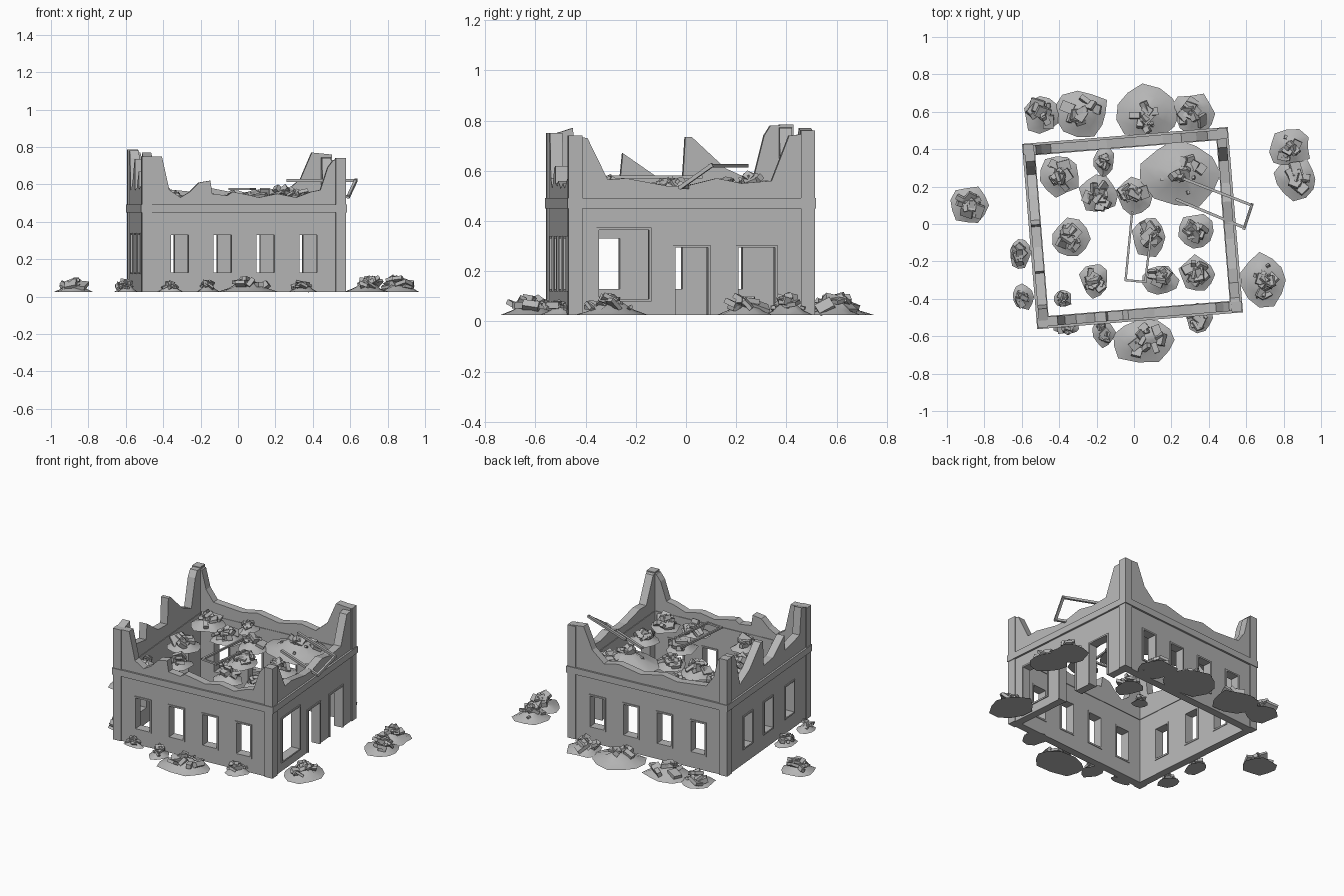
import bpy, bmesh, math, random
from mathutils import Matrix, Vector, Euler

if "Cube" in bpy.data.objects:
    bpy.data.objects.remove(bpy.data.objects["Cube"], do_unlink=True)
random.seed(7)

mat = bpy.data.materials.new("concrete grey")
mat.use_nodes = True
mat.diffuse_color = (0.47, 0.47, 0.47, 1)
mat.node_tree.nodes["Principled BSDF"].inputs["Base Color"].default_value = mat.diffuse_color

HX, HY, THICK, GROUND = 0.54, 0.485, 0.05, 0.025
TURN = Matrix.Translation((-0.008, -0.022, 0)) @ Matrix.Rotation(math.radians(4.7), 4, "Z")


def finish(name, bm):
    bmesh.ops.recalc_face_normals(bm, faces=bm.faces)
    mesh = bpy.data.meshes.new(name)
    bm.to_mesh(mesh)
    bm.free()
    obj = bpy.data.objects.new(name, mesh)
    bpy.context.collection.objects.link(obj)
    mesh.materials.append(mat)
    return obj


def place(side, u, depth, z):
    """Wall coordinates (along, inward, up) to the turned building."""
    axis, sign = side
    if axis == "x":
        return TURN @ Vector((u, sign * (HY - depth), z))
    return TURN @ Vector((sign * (HX - depth), u, z))


def prism(bm, side, outline, d0, d1):
    outer = [bm.verts.new(place(side, u, d0, z)) for u, z in outline]
    inner = [bm.verts.new(place(side, u, d1, z)) for u, z in outline]
    bm.faces.new(outer)
    bm.faces.new(inner[::-1])
    for i in range(len(outline)):
        j = (i + 1) % len(outline)
        bm.faces.new((outer[j], outer[i], inner[i], inner[j]))


def slab(bm, side, u0, u1, z0, z1, d0, d1):
    prism(bm, side, [(u0, z0), (u1, z0), (u1, z1), (u0, z1)], d0, d1)


def wall(name, side, crest, openings):
    # wall slab with broken crest
    bm = bmesh.new()
    prism(bm, side, [(crest[0][0], GROUND)] + crest + [(crest[-1][0], GROUND)], 0, THICK)
    body = finish(name + "_wall", bm)
    # openings cut through
    bm = bmesh.new()
    for mid, width, z0, z1 in openings:
        low = z0 if z0 > GROUND else z0 - 0.1
        slab(bm, side, mid - width / 2, mid + width / 2, low, z1, -0.1, 0.15)
    cutter = finish("cutter", bm)
    cutter.hide_render = True
    mod = body.modifiers.new("openings", "BOOLEAN")
    mod.object, mod.solver = cutter, "EXACT"
    bpy.context.view_layer.objects.active = body
    bpy.ops.object.modifier_apply(modifier=mod.name)
    bpy.data.objects.remove(cutter, do_unlink=True)
    # raised frames round the openings
    bm = bmesh.new()
    rim, d0, d1 = 0.01, -0.006, THICK + 0.004
    for mid, width, z0, z1 in openings:
        a, b = mid - width / 2, mid + width / 2
        slab(bm, side, a, a + rim, z0, z1, d0, d1)
        slab(bm, side, b - rim, b, z0, z1, d0, d1)
        slab(bm, side, a + rim, b - rim, z1 - rim, z1, d0, d1)
        if z0 > GROUND:
            slab(bm, side, a + rim, b - rim, z0, z0 + rim, d0, d1)
    finish(name + "_opening_frames", bm)
    # cornice band
    bm = bmesh.new()
    end = abs(crest[0][0]) + 0.012
    slab(bm, side, -end, end, 0.45, 0.492, -0.012, THICK + 0.004)
    finish(name + "_cornice", bm)


def windows(*middles):
    return [(m, 0.115, 0.12, 0.34) for m in middles]


wall("front", ("x", -1),
     [(-HX, .75), (-.44, .75), (-.4, .57), (-.34, .53), (-.29, .56), (-.24, .61), (-.18, .62),
      (-.17, .55), (-.09, .54), (-.06, .56), (.04, .54), (.08, .53), (.18, .55), (.28, .53),
      (.36, .56), (.41, .57), (.45, .69), (.48, .73), (HX, .73)],
     windows(-.345, -.115, .115, .345))
wall("back", ("x", 1),
     [(-HX, .78), (-.48, .77), (-.45, .65), (-.4, .58), (-.2, .56), (-.1, .58), (.05, .55),
      (.2, .58), (.3, .56), (.38, .63), (.44, .77), (HX, .76)],
     windows(-.345, -.115, .115, .345))
wall("left", ("y", 1),
     [(-HY, .74), (-.416, .73), (-.335, .565), (-.26, .57), (-.1, .54), (-.02, .54), (.1, .57),
      (.2, .55), (.32, .56), (.39, .74), (HY, .75)],
     [(-.27, .22, .08, .375), (0, .15, GROUND, .305), (.26, .165, GROUND, .305)])
wall("right", ("y", -1),
     [(-HY, .74), (-.39, .77), (-.37, .6), (-.2, .57), (-.19, .67), (-.06, .58), (.05, .57),
      (.06, .735), (.085, .735), (.22, .61), (.33, .56), (.375, .74), (.4, .78), (HY, .78)],
     windows(-.25, 0, .24))

# corner posts, slightly proud of the walls
for name, sx, sy, top in (("front_right", -1, -1, .75), ("front_left", 1, -1, .74),
                          ("back_right", -1, 1, .785), ("back_left", 1, 1, .76)):
    bm = bmesh.new()
    bmesh.ops.create_cube(bm, size=1)
    spot = Matrix.Translation((sx * (HX - .02), sy * (HY - .02), (top + GROUND) / 2))
    bm.transform(TURN @ spot @ Matrix.Diagonal((.055, .055, top - GROUND, 1)))
    finish(name + "_corner_post", bm)


def chunk(bm, center, size):
    turn = Euler((random.gauss(0, .4), random.gauss(0, .4), random.uniform(0, 3))).to_matrix().to_4x4()
    bmesh.ops.create_cube(bm, size=1, matrix=Matrix.Translation(center) @ turn @ Matrix.Diagonal((*size, 1)))


def rubble(name, x, y, rx, ry, base):
    # dusty mound with an uneven outline
    sides, r = 11, (rx + ry) / 2
    height = .035 + .22 * r
    bm = bmesh.new()
    wobble = [random.uniform(.82, 1.1) for _ in range(sides)]
    rings = []
    for reach, lift in ((1, 0), (.62, .28), (.3, .7)):
        ring = []
        for i, w in enumerate(wobble):
            a = i * math.tau / sides
            up = lift * height * random.uniform(.8, 1.2)
            ring.append(bm.verts.new((x + rx * w * reach * math.cos(a),
                                      y + ry * w * reach * math.sin(a), base + up)))
        rings.append(ring)
    peak = bm.verts.new((x, y, base + height * .85))
    bm.faces.new(rings[0][::-1])
    for i in range(sides):
        j = (i + 1) % sides
        for low, high in zip(rings, rings[1:]):
            bm.faces.new((low[i], low[j], high[j], high[i]))
        bm.faces.new((rings[-1][i], rings[-1][j], peak))
    mound = finish(name + "_mound", bm)
    bpy.ops.object.select_all(action="DESELECT")
    mound.select_set(True)
    bpy.context.view_layer.objects.active = mound
    bpy.ops.object.shade_smooth_by_angle(angle=math.radians(40))
    # broken blocks, slabs and crumbs
    bm = bmesh.new()
    for i in range(14):
        a, reach = random.uniform(0, math.tau), random.uniform(.05, .6)
        z = base + height * (1 - reach) ** 1.3 * .9 + .012
        center = (x + rx * reach * math.cos(a), y + ry * reach * math.sin(a), z)
        big = random.uniform(.75, 1.2) * min(1, r * 10)
        size = ((.065, .05, .018), (.06, .032, .028), (.02, .016, .012))[i % 3]
        chunk(bm, center, [s * big for s in size])
    finish(name + "_blocks", bm)


# piles on the ground round the building
outside = [(-.88, .1, .115, .11), (-.49, .59, .11, .11), (-.28, .59, .155, .13), (.07, .6, .17, .145),
           (.32, .59, .12, .11), (.83, .41, .12, .1), (.87, .24, .12, .11), (.69, -.3, .13, .14),
           (.05, -.62, .19, .12), (-.16, -.58, .06, .08), (-.61, -.16, .06, .08),
           (-.59, -.39, .06, .07), (.35, -.5, .08, .08), (-.36, -.56, .07, .03)]
for n, pile in enumerate(outside):
    rubble(f"ground_rubble_{n}", *pile, GROUND)

# piles left at the upper storey level
inside = [(-.4, .26, .12, .12), (-.16, .33, .06, .08), (-.19, .16, .1, .11), (0, .15, .1, .1),
          (.08, -.07, .09, .12), (-.34, -.08, .11, .11), (-.38, -.4, .05, .05),
          (-.21, -.3, .08, .1), (.14, -.3, .1, .08), (.34, -.27, .1, .1), (.33, -.04, .1, .1),
          (.25, .27, .22, .18)]
for n, pile in enumerate(inside):
    rubble(f"upper_rubble_{n}", *pile, .49)


def bars(name, points, width):
    bm = bmesh.new()
    for a, b in zip(points, points[1:]):
        a, b = Vector(a), Vector(b)
        turn = (b - a).to_track_quat("X", "Z").to_matrix().to_4x4()
        shape = Matrix.Diagonal(((b - a).length + width, width, width, 1))
        bmesh.ops.create_cube(bm, size=1, matrix=Matrix.Translation((a + b) / 2) @ turn @ shape)
    finish(name, bm)


# loose frames lying across the wreck
bars("leaning_frame", [(.27, .24, .62), (.63, .1, .62), (.59, -.02, .535), (.23, .13, .535)], .015)
bars("fallen_frame", [(-.01, .06, .575), (-.045, -.3, .575), (.06, -.31, .575), (.09, -.06, .575)], .012)
